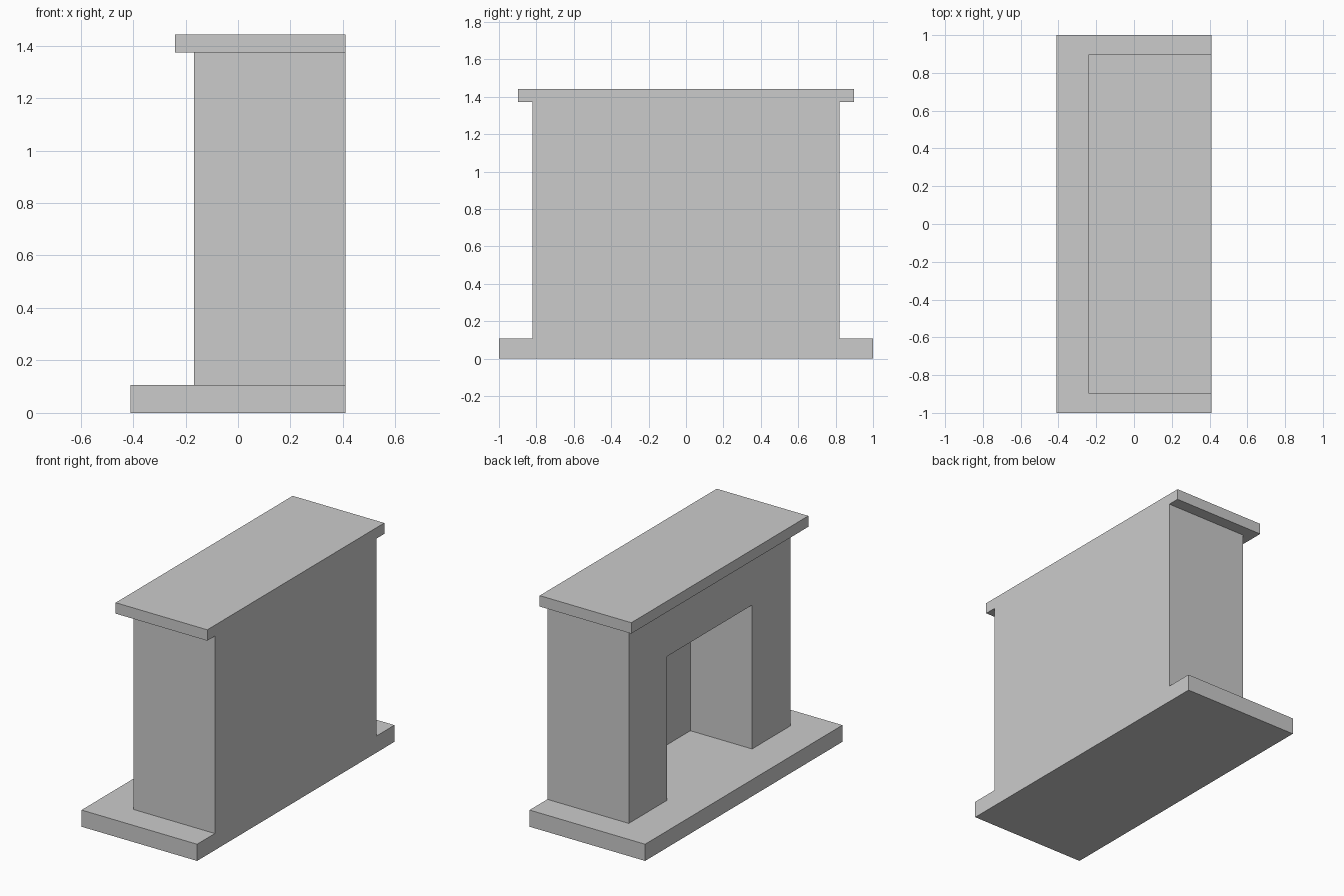
import bpy
import bmesh
from mathutils import Vector

default = bpy.data.objects.get("Cube")
if default:
    bpy.data.objects.remove(default, do_unlink=True)

# One plain colour for the whole fireplace
stone = bpy.data.materials.new("light_grey_stone")
stone.use_nodes = True
grey = (0.6, 0.6, 0.6, 1.0)
stone.diffuse_color = grey
stone.node_tree.nodes["Principled BSDF"].inputs["Base Color"].default_value = grey

BACK = 0.41         # shared rear plane of every part
HEARTH_TOP = 0.107
BODY_TOP = 1.373


def block(name, x0, x1, half_y, z0, z1):
    """Box between two x and z limits, symmetric in y."""
    low, high = Vector((x0, -half_y, z0)), Vector((x1, half_y, z1))
    bm = bmesh.new()
    bmesh.ops.create_cube(bm, size=1)
    bmesh.ops.scale(bm, vec=high - low, verts=bm.verts)
    bmesh.ops.translate(bm, vec=(low + high) / 2, verts=bm.verts)
    mesh = bpy.data.meshes.new(name)
    bm.to_mesh(mesh)
    bm.free()
    mesh.materials.append(stone)
    obj = bpy.data.objects.new(name, mesh)
    bpy.context.collection.objects.link(obj)
    return obj


# Hearth slab and mantel shelf, flush at the back
block("hearth", -0.41, BACK, 1.0, 0, HEARTH_TOP)
block("mantel_shelf", -0.24, BACK, 0.897, BODY_TOP, 1.443)

# Chimney breast with a firebox recess open to the hearth
body = block("chimney_breast", -0.168, BACK, 0.82, HEARTH_TOP, BODY_TOP)
cutter = block("firebox_cutter", -0.5, 0.27, 0.43, 0, 1.03)
cutter.hide_render = True
cut = body.modifiers.new("firebox", "BOOLEAN")
cut.operation = "DIFFERENCE"
cut.solver = "EXACT"
cut.object = cutter
bpy.context.view_layer.objects.active = body
bpy.ops.object.modifier_apply(modifier=cut.name)
bpy.data.objects.remove(cutter, do_unlink=True)
